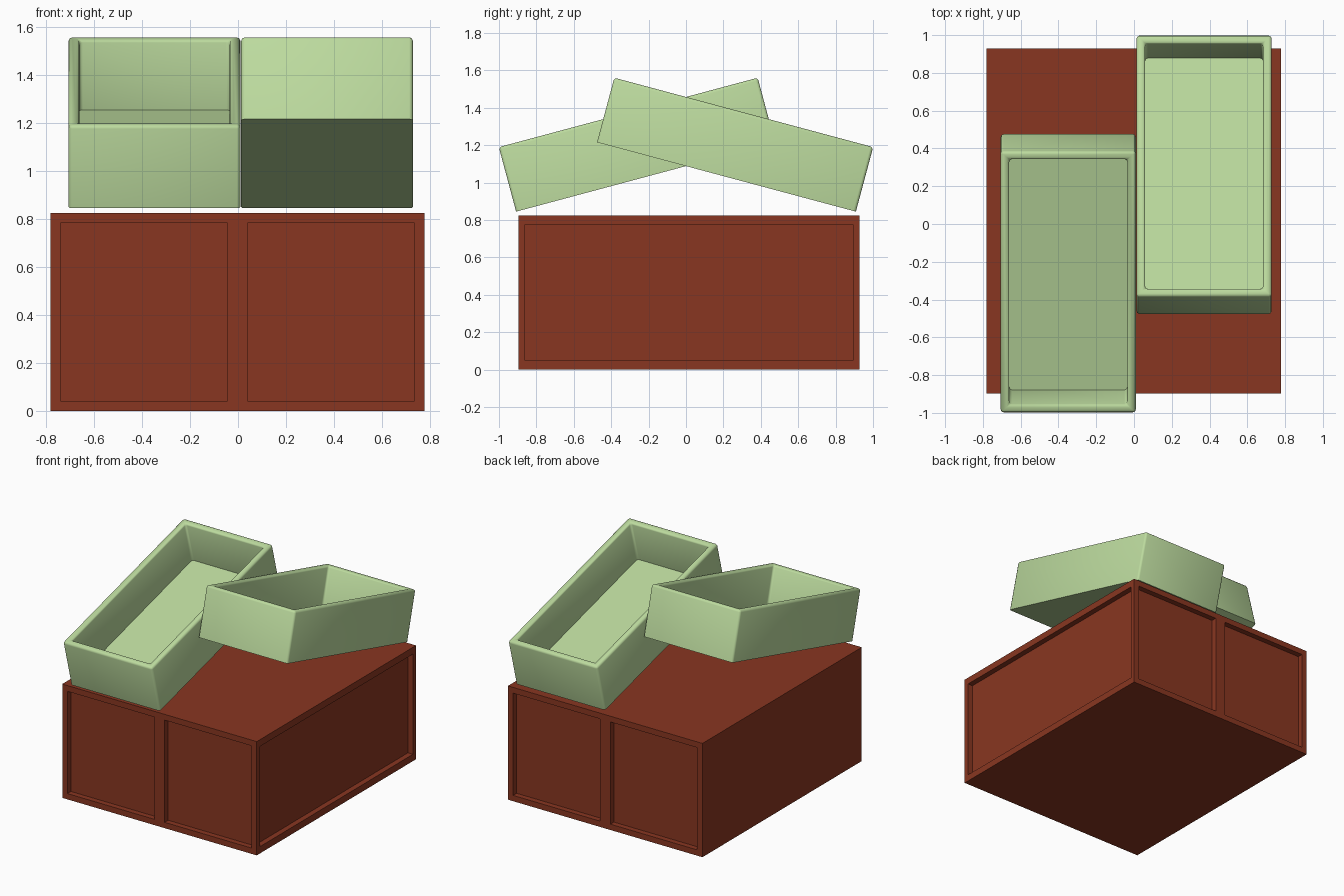
import bpy, bmesh, math
from mathutils import Matrix, Vector

if "Cube" in bpy.data.objects:
    bpy.data.objects.remove(bpy.data.objects["Cube"])


def material(name, rgb):
    m = bpy.data.materials.new(name)
    m.diffuse_color = (*rgb, 1)
    m.use_nodes = True
    m.node_tree.nodes["Principled BSDF"].inputs["Base Color"].default_value = m.diffuse_color
    return m


def finish(bm, name, mat):
    bmesh.ops.recalc_face_normals(bm, faces=bm.faces)
    me = bpy.data.meshes.new(name)
    bm.to_mesh(me)
    bm.free()
    me.materials.append(mat)
    ob = bpy.data.objects.new(name, me)
    bpy.context.collection.objects.link(ob)
    return ob


def box(sx, sy, sz):
    bm = bmesh.new()
    bmesh.ops.create_cube(bm, size=1, matrix=Matrix.Diagonal((sx, sy, sz, 1)))
    return bm


def recess(bm, faces, border, depth, tweak=None):
    """Inset each face on its own, then push it straight in."""
    bmesh.ops.inset_individual(bm, faces=faces, thickness=border, use_even_offset=True)
    for f in faces:
        if tweak:
            c = f.calc_center_median()
            for v in f.verts:
                v.co = c + (v.co - c) * Vector(tweak)
    for f in bmesh.ops.extrude_discrete_faces(bm, faces=faces)["faces"]:
        n = f.normal.copy()
        bmesh.ops.translate(bm, verts=f.verts, vec=-n * depth)


# Cabinet: two panels front and back, one on the right, left side plain
def build_cabinet(mat):
    bm = box(1.56, 1.825, 0.825)
    bmesh.ops.bisect_plane(bm, geom=bm.verts[:] + bm.edges[:] + bm.faces[:],
                           plane_co=(0, 0, 0), plane_no=(1, 0, 0))
    bm.normal_update()
    ends = [f for f in bm.faces if abs(f.normal.y) > 0.9]
    side = [f for f in bm.faces if f.normal.x > 0.9]
    recess(bm, ends, 0.042, 0.04)
    recess(bm, side, 0.042, 0.04, (1, 1.007, 0.98))
    ob = finish(bm, "cabinet", mat)
    ob.location = (-0.002, 0.016, 0.4125)


# Open crate with rounded rim and upright corners
def build_crate(name, loc, tilt, mat):
    h, wall, floor = 0.357, 0.045, 0.052
    bm = box(0.715, 1.433, h)
    bm.normal_update()
    top = [f for f in bm.faces if f.normal.z > 0.9]
    bmesh.ops.inset_individual(bm, faces=top, thickness=wall, use_even_offset=True)
    inner = bmesh.ops.extrude_discrete_faces(bm, faces=top)["faces"][0]
    bmesh.ops.translate(bm, verts=inner.verts, vec=(0, 0, floor - h))

    def rounded(e):
        d = e.verts[1].co - e.verts[0].co
        if abs(d.x) > 1e-4 and abs(d.y) > 1e-4:
            return False
        return max(v.co.z for v in e.verts) > h / 2 - 1e-4

    bmesh.ops.bevel(bm, geom=[e for e in bm.edges if rounded(e)], offset=0.015,
                    segments=2, profile=0.5, affect='EDGES')
    ob = finish(bm, name, mat)
    ob.location = loc
    ob.rotation_euler.x = math.radians(tilt)
    bpy.ops.object.select_all(action='DESELECT')
    ob.select_set(True)
    bpy.context.view_layer.objects.active = ob
    bpy.ops.object.shade_smooth_by_angle(angle=math.radians(50))


brown = material("red_brown", (0.25, 0.037, 0.015))
green = material("pale_green", (0.50, 0.70, 0.34))
build_cabinet(brown)
build_crate("right_crate", (0.371, 0.2625, 1.203), -15, green)
build_crate("left_crate", (-0.348, -0.2625, 1.203), 15, green)
